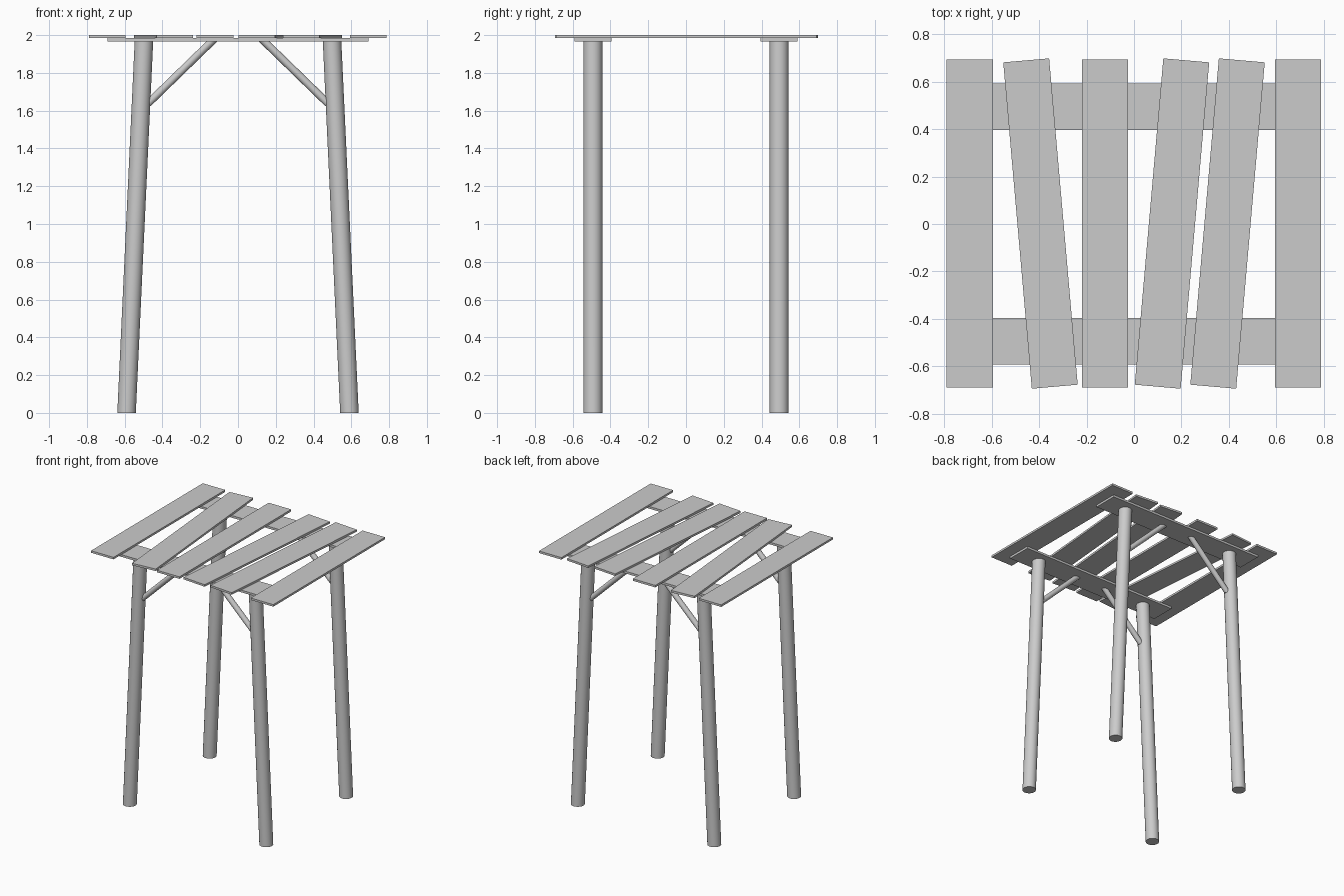
import bpy, bmesh, math
from mathutils import Vector

if "Cube" in bpy.data.objects:
    bpy.data.objects.remove(bpy.data.objects["Cube"])

PLANK_T = 0.016
BEAM_T = 0.017
BEAM_TOP = 2.0 - PLANK_T
BEAM_BOTTOM = BEAM_TOP - BEAM_T
BEAM_Y = 0.493


def add_object(name, bm):
    mesh = bpy.data.meshes.new(name)
    bm.to_mesh(mesh)
    bm.free()
    obj = bpy.data.objects.new(name, mesh)
    bpy.context.collection.objects.link(obj)
    return obj


def board(name, size, loc, angle=0.0):
    bm = bmesh.new()
    bmesh.ops.create_cube(bm, size=1)
    bmesh.ops.scale(bm, vec=size, verts=bm.verts)
    obj = add_object(name, bm)
    obj.location = loc
    obj.rotation_euler.z = math.radians(angle)
    return obj


def slanted_pole(name, start, end, rx, ry, sides=32):
    """Round pole between two points with level-cut ends."""
    bm = bmesh.new()
    rings = []
    for p in (Vector(start), Vector(end)):
        rings.append([bm.verts.new(p + Vector((rx * math.cos(a), ry * math.sin(a), 0)))
                      for a in (2 * math.pi * i / sides for i in range(sides))])
    low, high = rings
    for i in range(sides):
        j = (i + 1) % sides
        bm.faces.new((low[i], low[j], high[j], high[i])).smooth = True
    bm.faces.new(low[::-1])
    bm.faces.new(high)
    for e in bm.edges:
        e.smooth = all(f.smooth for f in e.link_faces)
    return add_object(name, bm)


# Top planks: centre x and twist, some laid crooked
planks = [(-0.692, 0), (-0.394, 5), (-0.122, 0), (0.16, -5), (0.394, -5), (0.69, 0)]
for i, (x, angle) in enumerate(planks):
    board(f"top_plank_{i + 1}", (0.194, 1.38, PLANK_T), (x, 0.002, 2.0 - PLANK_T / 2), angle)

for side_y, depth in ((-1, "front"), (1, "back")):
    y = side_y * BEAM_Y
    # Cross beam under the planks
    board(f"{depth}_beam", (1.38, 0.196, BEAM_T), (0, y, BEAM_TOP - BEAM_T / 2))
    for side_x, side in ((-1, "left"), (1, "right")):
        # Splayed leg
        slanted_pole(f"{depth}_{side}_leg", (side_x * 0.59, y, 0),
                     (side_x * 0.498, y, BEAM_BOTTOM), 0.049, 0.05)
        # Diagonal brace from leg to beam
        slanted_pole(f"{depth}_{side}_brace", (side_x * 0.49, y, 1.625),
                     (side_x * 0.138, y, BEAM_BOTTOM), 0.029, 0.021)
